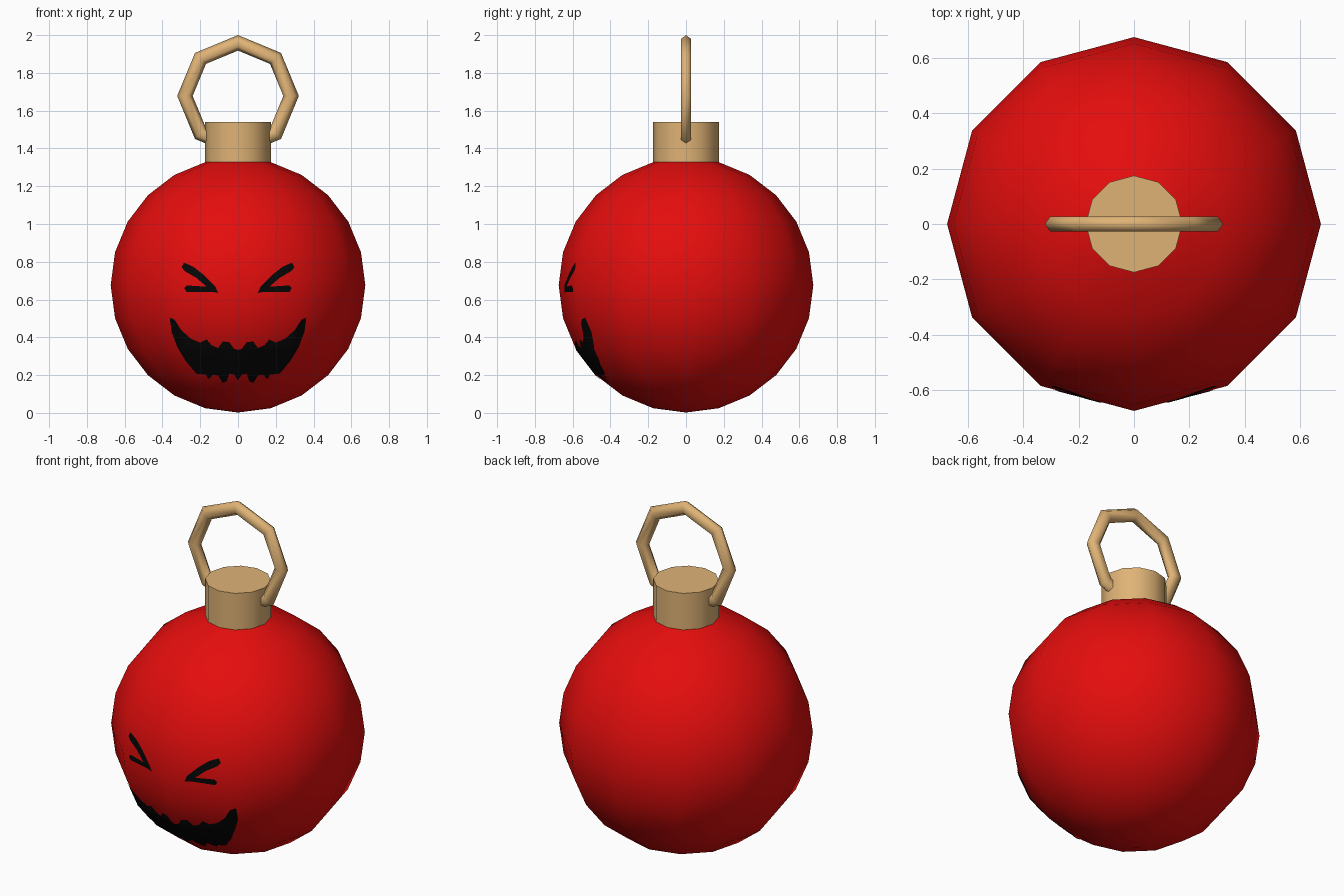
import bpy, bmesh, math
from mathutils import Vector

if "Cube" in bpy.data.objects:
    bpy.data.objects.remove(bpy.data.objects["Cube"])

R, CZ = 0.674, 0.676                     # ball radius and centre height
CAP_TOP = 1.54


def material(name, rgb):
    m = bpy.data.materials.new(name)
    m.diffuse_color = (*rgb, 1)
    m.use_nodes = True
    m.node_tree.nodes["Principled BSDF"].inputs["Base Color"].default_value = m.diffuse_color
    return m


red = material("red", (0.78, 0.004, 0.004))
tan = material("tan", (0.74, 0.45, 0.18))
black = material("black", (0.002, 0.002, 0.002))


def make_object(name, bm, mats, smooth=None):
    bmesh.ops.recalc_face_normals(bm, faces=bm.faces)
    me = bpy.data.meshes.new(name)
    bm.to_mesh(me)
    bm.free()
    ob = bpy.data.objects.new(name, me)
    bpy.context.collection.objects.link(ob)
    for m in mats:
        me.materials.append(m)
    if smooth:
        bpy.ops.object.select_all(action='DESELECT')
        ob.select_set(True)
        bpy.context.view_layer.objects.active = ob
        bpy.ops.object.shade_smooth_by_angle(angle=math.radians(smooth))
    return ob


# Ball with the cap extruded from its top ring
bm = bmesh.new()
bmesh.ops.create_uvsphere(bm, u_segments=12, v_segments=12, radius=R)
bmesh.ops.translate(bm, verts=bm.verts, vec=(0, 0, CZ))
pole = max(bm.verts, key=lambda v: v.co.z)
bmesh.ops.dissolve_verts(bm, verts=[pole])
lid = max(bm.faces, key=lambda f: f.calc_center_median().z)
neck_z = lid.calc_center_median().z
lid = bmesh.ops.extrude_discrete_faces(bm, faces=[lid])["faces"][0]
for v in lid.verts:
    v.co.z = CAP_TOP
for f in bm.faces:
    f.material_index = 1 if f.calc_center_median().z > neck_z + 0.01 else 0
ball = make_object("ball_and_cap", bm, [red, tan], 40)

# Hanging loop: eight segments, flattened six-sided section
bm = bmesh.new()
loops = []
for i in range(8):
    a = math.tau * i / 8
    ring = []
    for j in range(6):
        b = math.tau * j / 6
        r = 0.281 + 0.041 * math.cos(b)
        ring.append(bm.verts.new((r * math.cos(a), 0.032 * math.sin(b),
                                  1.678 + r * math.sin(a))))
    loops.append(ring)
for i in range(8):
    p, q = loops[i], loops[(i + 1) % 8]
    for j in range(6):
        k = (j + 1) % 6
        bm.faces.new((p[j], p[k], q[k], q[j]))
make_object("hanging_loop", bm, [tan], 75)


# Painted face: outlines projected onto the front of the ball
def painted(name, outline):
    bm = bmesh.new()
    face = bm.faces.new([bm.verts.new((x, -1, z)) for x, z in outline])
    ext = bmesh.ops.extrude_face_region(bm, geom=[face], use_keep_orig=True)
    moved = [g for g in ext["geom"] if isinstance(g, bmesh.types.BMVert)]
    bmesh.ops.translate(bm, verts=moved, vec=(0, 0.9, 0))
    ob = make_object(name, bm, [black])
    mod = ob.modifiers.new("project", 'BOOLEAN')
    mod.operation, mod.solver, mod.object = 'INTERSECT', 'EXACT', ball
    dg = bpy.context.evaluated_depsgraph_get()
    bm = bmesh.new()
    bm.from_object(ob, dg)
    ob.modifiers.clear()
    # keep only the skin that follows the ball, lifted slightly
    bmesh.ops.delete(bm, geom=[f for f in bm.faces if f.normal.y > -0.05],
                     context='FACES')
    for v in bm.verts:
        v.co += (v.co - Vector((0, 0, CZ))).normalized() * 0.003
    for f in bm.faces:
        f.material_index = 0
    bm.to_mesh(ob.data)
    bm.free()
    ob.data.materials.clear()
    ob.data.materials.append(black)


def mirrored(points):
    return [(-x, z) for x, z in points]


eye = [(.285, .795), (.297, .77), (.28, .75), (.22, .715), (.165, .668),
       (.27, .675), (.283, .66), (.272, .641), (.135, .641), (.105, .635),
       (.12, .67), (.18, .73), (.235, .773)]
painted("right_eye", eye)
painted("left_eye", mirrored(eye))

upper = [(.02, .34), (.045, .375), (.08, .38), (.105, .345), (.14, .36),
         (.165, .39), (.2, .373), (.25, .395), (.3, .44), (.335, .495),
         (.36, .505)]
lower = [(.35, .43), (.32, .35), (.275, .275), (.22, .21), (.17, .205),
         (.155, .18), (.13, .205), (.105, .2), (.08, .16), (.06, .17),
         (.045, .21), (.02, .205)]
half = upper + lower
painted("mouth", [(0, .335)] + half + [(0, .175)] + mirrored(half[::-1]))
